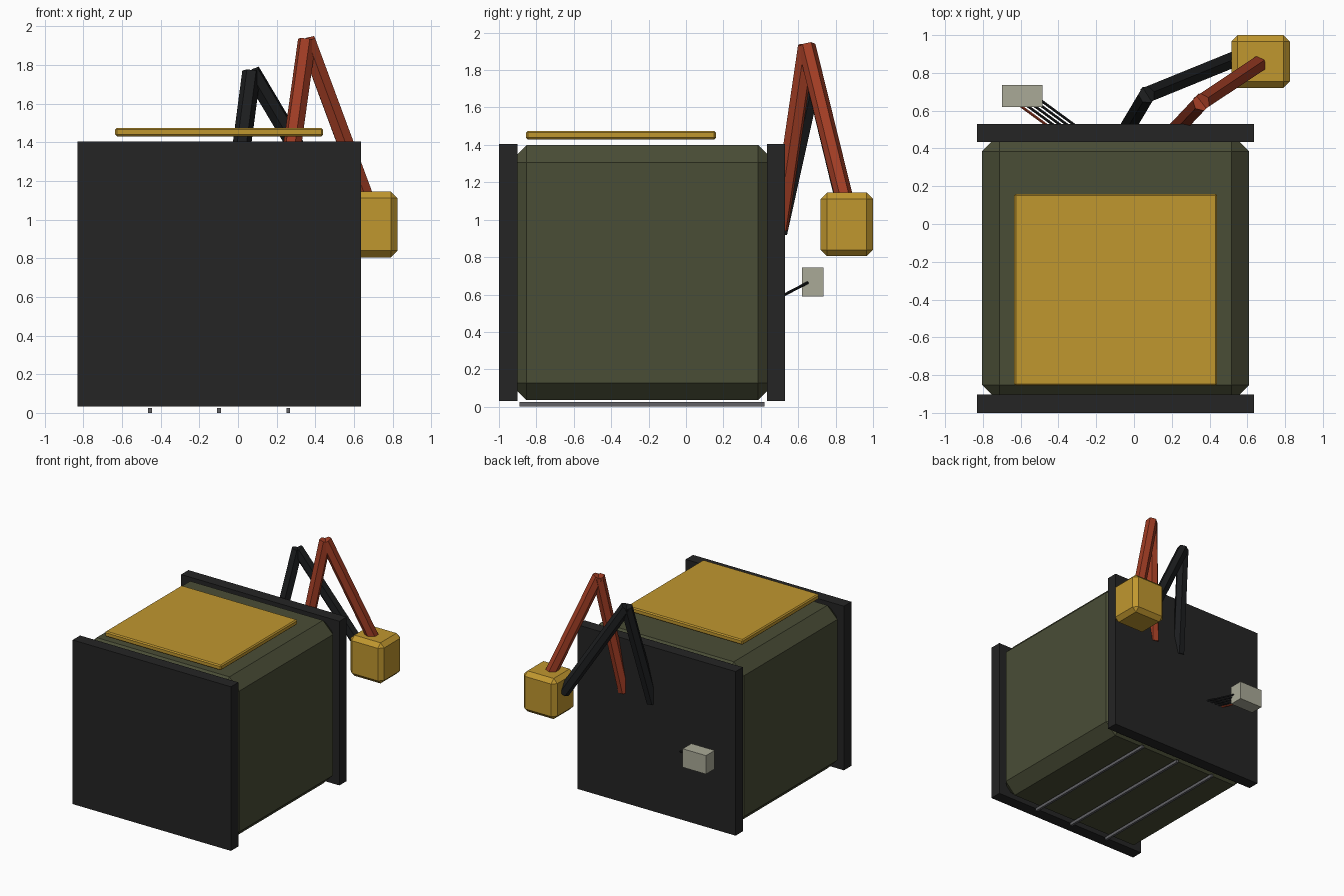
import bpy, bmesh
from mathutils import Vector

if "Cube" in bpy.data.objects:
    bpy.data.objects.remove(bpy.data.objects["Cube"])


def material(name, rgb):
    m = bpy.data.materials.new(name)
    m.diffuse_color = (*rgb, 1.0)
    m.use_nodes = True
    m.node_tree.nodes["Principled BSDF"].inputs["Base Color"].default_value = m.diffuse_color
    return m


OLIVE = material("olive", (0.068, 0.074, 0.037))
DARK = material("dark grey", (0.018, 0.018, 0.018))
GOLD = material("gold", (0.53, 0.31, 0.028))
RED = material("rust red", (0.36, 0.047, 0.018))
BLACK = material("black", (0.012, 0.013, 0.014))
PALE = material("pale grey", (0.40, 0.40, 0.31))
STEEL = material("steel grey", (0.12, 0.12, 0.13))


def finish(name, bm, mat):
    bmesh.ops.recalc_face_normals(bm, faces=bm.faces)
    mesh = bpy.data.meshes.new(name)
    bm.to_mesh(mesh)
    bm.free()
    mesh.materials.append(mat)
    obj = bpy.data.objects.new(name, mesh)
    bpy.context.collection.objects.link(obj)
    return obj


def box(name, lo, hi, mat, chamfer=0.0):
    """Axis-aligned box between two corners, with optional flat chamfers."""
    lo, hi = Vector(lo), Vector(hi)
    bm = bmesh.new()
    bmesh.ops.create_cube(bm, size=1.0)
    bmesh.ops.scale(bm, vec=hi - lo, verts=bm.verts)
    bmesh.ops.translate(bm, vec=(lo + hi) / 2, verts=bm.verts)
    if chamfer:
        bmesh.ops.bevel(bm, geom=bm.edges[:], offset=chamfer, segments=1,
                        affect='EDGES', profile=0.5)
    return finish(name, bm, mat)


def rods(name, points, radius, mat, sides=6):
    """Straight prisms joining consecutive points."""
    bm = bmesh.new()
    for a, b in zip(points, points[1:]):
        a, b = Vector(a), Vector(b)
        d = b - a
        v = bmesh.ops.create_cone(bm, cap_ends=True, segments=sides, radius1=radius,
                                  radius2=radius, depth=d.length)["verts"]
        mat4 = d.to_track_quat('Z', 'Y').to_matrix().to_4x4()
        bmesh.ops.transform(bm, matrix=mat4, verts=v)
        bmesh.ops.translate(bm, vec=(a + b) / 2, verts=v)
    return finish(name, bm, mat)


# Main block, sunk into the two end plates
box("body", (-0.805, -0.945, 0.035), (0.61, 0.478, 1.40), OLIVE, 0.093)
box("front_plate", (-0.83, -1.0, 0.032), (0.635, -0.902, 1.405), DARK)
box("back_plate", (-0.83, 0.434, 0.032), (0.635, 0.53, 1.405), DARK)

# Floating lid and floor runners
box("lid", (-0.635, -0.855, 1.43), (0.44, 0.16, 1.474), GOLD, 0.009)
for i, x in enumerate((-0.455, -0.098, 0.26)):
    box(f"runner_{i + 1}", (x - 0.01, -0.89, 0.0), (x + 0.01, 0.42, 0.026), STEEL)

# Two bent cables leading to the terminal block
box("terminal_block", (0.515, 0.72, 0.805), (0.825, 1.0, 1.145), GOLD, 0.034)
rods("red_cable", [(0.22, 0.50, 0.95), (0.357, 0.645, 1.93), (0.665, 0.85, 1.10)],
     0.048, RED)
rods("black_cable", [(-0.04, 0.50, 0.93), (0.07, 0.685, 1.765), (0.525, 0.87, 1.0)],
     0.048, BLACK)

# Small plug with a fan of thin wires
box("plug", (-0.70, 0.62, 0.59), (-0.484, 0.735, 0.745), PALE)
for i in range(5):
    start = (-0.43 + 0.037 * i, 0.50, 0.585)
    end = (-0.635 + 0.037 * i, 0.65, 0.663)
    rods(f"wire_{i + 1}", [start, end], 0.008, RED if i == 0 else BLACK)
